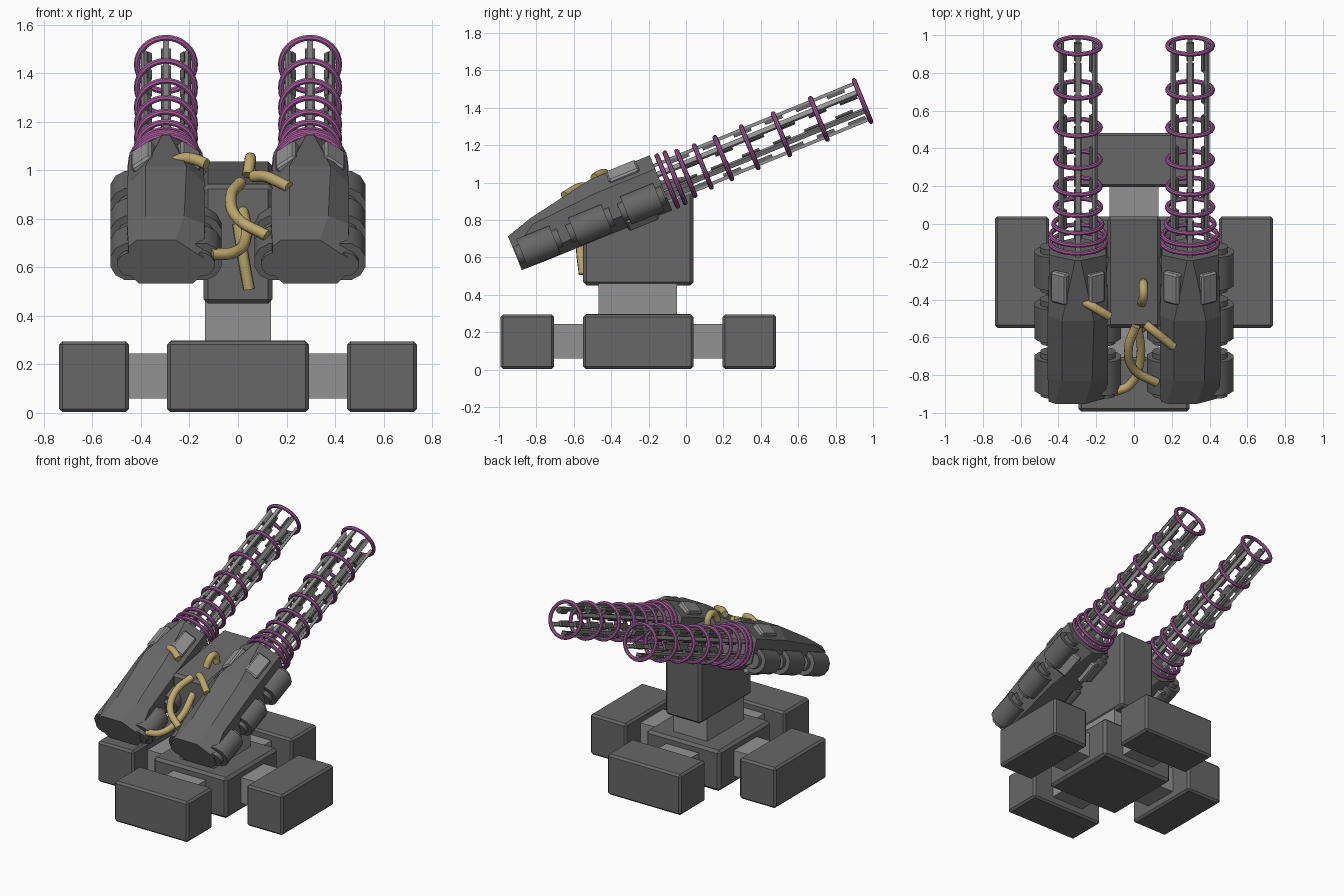
import bpy, bmesh, math
from mathutils import Matrix, Vector

if "Cube" in bpy.data.objects:
    bpy.data.objects.remove(bpy.data.objects["Cube"])


def mat(name, c):
    m = bpy.data.materials.new(name)
    m.diffuse_color = (*c, 1)
    m.use_nodes = True
    m.node_tree.nodes["Principled BSDF"].inputs["Base Color"].default_value = m.diffuse_color
    return m


DARK = mat("dark grey", (0.135, 0.135, 0.135))
LIGHT = mat("light grey", (0.29, 0.29, 0.29))
PINK = mat("coil pink", (0.40, 0.11, 0.35))
GOLD = mat("hose mustard", (0.50, 0.39, 0.15))


def finish(name, bm, m, M=None, smooth=False):
    bmesh.ops.recalc_face_normals(bm, faces=bm.faces)
    me = bpy.data.meshes.new(name)
    bm.to_mesh(me)
    bm.free()
    me.materials.append(m)
    ob = bpy.data.objects.new(name, me)
    bpy.context.collection.objects.link(ob)
    if M is not None:
        ob.matrix_world = M
    if smooth:
        me.shade_smooth()
        me.set_sharp_from_angle(angle=math.radians(35))
    return ob


def add_box(bm, lo, hi, rot=None, bevel=0.0):
    lo, hi = Vector(lo), Vector(hi)
    M = Matrix.Translation((lo + hi) / 2) @ Matrix.Diagonal((*(hi - lo), 1))
    if rot is not None:
        M = rot @ M
    verts = bmesh.ops.create_cube(bm, size=1, matrix=M)["verts"]
    if bevel:
        edges = list({e for v in verts for e in v.link_edges})
        bmesh.ops.bevel(bm, geom=edges, offset=bevel, segments=1, affect='EDGES')


def box(name, lo, hi, m, bevel=0.0):
    bm = bmesh.new()
    add_box(bm, lo, hi, None, bevel)
    return finish(name, bm, m)


# Base: centre block, four feet and their connecting arms
CY = -0.255
box("base_centre", (-.293, CY - .295, .005), (.293, CY + .295, .298), DARK, .018)
for s, side in ((-1, "left"), (1, "right")):
    x0, x1 = sorted((s * .45, s * .737))
    box(side + "_foot", (x0, CY - .295, .003), (x1, CY + .295, .295), DARK, .014)
for s, side in ((-1, "front"), (1, "back")):
    y0, y1 = sorted((CY + s * .45, CY + s * .737))
    box(side + "_foot", (-.293, y0, .003), (.293, y1, .295), DARK, .014)
box("side_arms", (-.5, CY - .13, .06), (.5, CY + .13, .245), LIGHT)
box("front_back_arms", (-.13, CY - .5, .06), (.13, CY + .5, .245), LIGHT)
box("pillar", (-.135, -.468, .25), (.135, -.048, .5), LIGHT)

# Body with a top rising toward the back
bm = bmesh.new()
add_box(bm, (-.142, CY - .295, .45), (.142, CY + .295, 1.04))
for v in bm.verts:
    if v.co.z > .9 and v.co.y < CY:
        v.co.z = .94
bmesh.ops.bevel(bm, geom=bm.edges[:], offset=.018, segments=1, affect='EDGES')
finish("body", bm, DARK)

# Gun housing cross-sections (x, height) at positions along the gun axis
SECTIONS = [
    (-.90, [(-.12, .05), (.04, .05), (.155, -.03), (.155, -.10),
            (.11, -.145), (-.11, -.145), (-.155, -.10), (-.155, .02)]),
    (-.75, [(-.085, .095), (.075, .095), (.16, .06), (.16, -.10),
            (.11, -.148), (-.11, -.148), (-.16, -.10), (-.16, .06)]),
    (-.38, [(-.085, .165), (.085, .165), (.16, .085), (.16, -.08),
            (.085, -.148), (-.085, -.148), (-.16, -.08), (-.16, .085)]),
    (-.035, [(-.015, .163), (.015, .163), (.15, .085), (.15, -.08),
             (.015, -.155), (-.015, -.155), (-.15, -.08), (-.15, .085)]),
]
RINGS = [(0, .146), (.045, .144), (.108, .128), (.205, .121), (.324, .119),
         (.476, .119), (.66, .119), (.876, .119), (1.128, .119)]


def gun(side, x):
    M = Matrix.Translation((x, -.10, 1.008)) @ Matrix.Rotation(math.radians(22.3), 4, 'X')

    # Housing lofted through the sections
    bm = bmesh.new()
    loops = [[bm.verts.new((px, u, pv)) for px, pv in pts] for u, pts in SECTIONS]
    for a, b in zip(loops, loops[1:]):
        for i in range(8):
            j = (i + 1) % 8
            bm.faces.new((a[i], a[j], b[j], b[i]))
    bm.faces.new(loops[0])
    bm.faces.new(loops[-1])
    finish(side + "_gun_housing", bm, DARK, M)

    # Side canisters
    bm = bmesh.new()
    for s in (-1, 1):
        for u in (-.77, -.47, -.17):
            T = (Matrix.Translation((s * .148, u, -.062)) @ Matrix.Rotation(math.pi / 2, 4, 'X')
                 @ Matrix.Rotation(math.radians(15), 4, 'Z'))
            vs = bmesh.ops.create_cone(bm, cap_ends=True, segments=12, radius1=.084,
                                       radius2=.084, depth=.25, matrix=T)["verts"]
            caps = {f for v in vs for f in v.link_faces if len(f.verts) == 12}
            rim = list({e for f in caps for e in f.edges})
            bmesh.ops.bevel(bm, geom=rim, offset=.03, segments=2, affect='EDGES')
    finish(side + "_gun_canisters", bm, DARK, M, True)

    # Raised plates on the sloping facets, above and below
    bm = bmesh.new()
    for s in (-1, 1):
        for v in (-1, 1):
            R = (Matrix.Translation((s * .092, 0, v * .128))
                 @ Matrix.Rotation(s * v * math.radians(35), 4, 'Y'))
            add_box(bm, (-.05, -.29, -.025), (.05, -.115, .025), R, .01)
    finish(side + "_gun_plates", bm, LIGHT, M)

    # Barrel rods with short dark rails inside them
    rods, rails = bmesh.new(), bmesh.new()
    for k in range(6):
        R = Matrix.Rotation(math.radians(60 * k), 4, 'Y')
        add_box(rods, (-.013, -.06, .094), (.013, 1.125, .112), R)
        for i in range(6):
            u = .06 + i * .18 + .05 * (k % 2)
            add_box(rails, (-.02, u, .078), (.02, u + .1, .098), R)
    finish(side + "_barrel_rods", rods, LIGHT, M)
    finish(side + "_barrel_rails", rails, DARK, M)

    # Coil rings, crowded toward the housing
    bm = bmesh.new()
    n, k = 32, 8
    for u, r in RINGS:
        g = [[bm.verts.new(((r + .013 * math.cos(b)) * math.cos(a), u + .013 * math.sin(b),
                            (r + .013 * math.cos(b)) * math.sin(a)))
              for b in (math.tau * j / k for j in range(k))]
             for a in (math.tau * i / n for i in range(n))]
        for i in range(n):
            for j in range(k):
                bm.faces.new((g[i][j], g[(i + 1) % n][j],
                              g[(i + 1) % n][(j + 1) % k], g[i][(j + 1) % k]))
    finish(side + "_barrel_coils", bm, PINK, M, True)


gun("left", -.297)
gun("right", .297)

# Hoses between guns and body
HOSES = [
    [(-.27, -.41, 1.03), (-.23, -.43, 1.048), (-.18, -.46, 1.045), (-.13, -.49, 1.025)],
    [(.01, -.54, .95), (-.03, -.66, .89), (.0, -.77, .80), (.12, -.84, .73)],
    [(-.11, -.89, .655), (-.02, -.85, .66), (.035, -.70, .73), (.02, -.54, .83)],
    [(.0, -.56, .78), (.02, -.565, .65), (.045, -.55, .51)],
    [(.06, -.53, .975), (.11, -.57, .975), (.16, -.61, .955), (.21, -.65, .93)],
    [(.04, -.42, .98), (.05, -.38, 1.045), (.05, -.33, 1.04), (.05, -.31, .97)],
]
for i, pts in enumerate(HOSES):
    cu = bpy.data.curves.new("hose_%d" % (i + 1), 'CURVE')
    cu.dimensions = '3D'
    cu.bevel_depth = .024
    cu.bevel_resolution = 2
    cu.resolution_u = 5
    cu.use_fill_caps = True
    sp = cu.splines.new('BEZIER')
    sp.bezier_points.add(len(pts) - 1)
    for bp, p in zip(sp.bezier_points, pts):
        bp.co = p
        bp.handle_left_type = bp.handle_right_type = 'AUTO'
    cu.materials.append(GOLD)
    bpy.context.collection.objects.link(bpy.data.objects.new(cu.name, cu))
